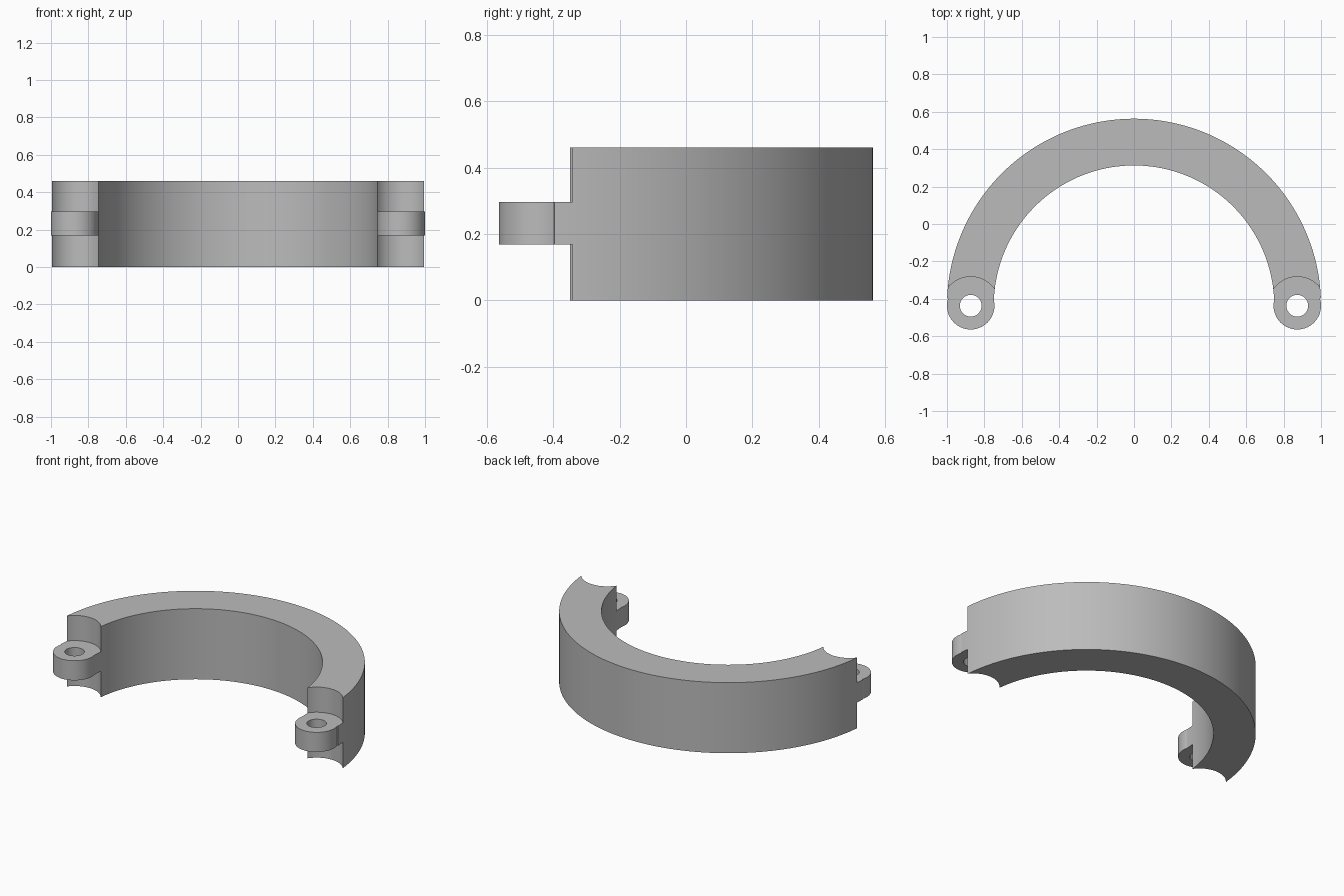
import bpy, bmesh, math
from math import sin, cos, radians

cube = bpy.data.objects.get("Cube")
if cube:
    bpy.data.objects.remove(cube)

HEIGHT = 0.46
CENTRE_Y = -0.437
OUTER, INNER = 1.0, 0.75
LUG_X, LUG_R, HOLE_R, NOTCH_R = 0.873, 0.127, 0.058, 0.155
LUG_Z0, LUG_Z1 = 0.168, 0.296

grey = bpy.data.materials.new("plain grey")
grey.use_nodes = True
GREY = (0.5, 0.5, 0.5, 1)
grey.diffuse_color = GREY
grey.node_tree.nodes["Principled BSDF"].inputs["Base Color"].default_value = GREY


def arc(radius, start, end, steps):
    """Points on an arc about the origin, angles in degrees."""
    angles = [radians(start + (end - start) * i / steps) for i in range(steps + 1)]
    return [(radius * cos(a), radius * sin(a)) for a in angles]


def prism(name, outline, x, z0, z1):
    """Extrude a flat outline from z0 to z1."""
    bm = bmesh.new()
    face = bm.faces.new([bm.verts.new((x + px, CENTRE_Y + py, z0)) for px, py in outline])
    top = bmesh.ops.extrude_face_region(bm, geom=[face])["geom"]
    bmesh.ops.translate(bm, vec=(0, 0, z1 - z0),
                        verts=[v for v in top if isinstance(v, bmesh.types.BMVert)])
    bmesh.ops.recalc_face_normals(bm, faces=bm.faces)
    mesh = bpy.data.meshes.new(name)
    bm.to_mesh(mesh)
    bm.free()
    mesh.materials.append(grey)
    obj = bpy.data.objects.new(name, mesh)
    bpy.context.collection.objects.link(obj)
    return obj


def cylinder(name, radius, x, z0, z1):
    return prism(name, arc(radius, 0, 360, 64)[:-1], x, z0, z1)


def combine(target, tool, operation):
    """Apply a boolean and discard the tool."""
    mod = target.modifiers.new("boolean", "BOOLEAN")
    mod.object, mod.operation, mod.solver = tool, operation, "EXACT"
    bpy.context.view_layer.objects.active = target
    bpy.ops.object.modifier_apply(modifier=mod.name)
    bpy.data.objects.remove(tool)


# Half ring body
A = 2.3
clamp = prism("half_ring_clamp", arc(OUTER, A, 180 - A, 96) + arc(INNER, 180 - A, A, 96),
              0, 0, HEIGHT)

# Hinge ends: rounded notches above and below a pierced lug
for side in (-1, 1):
    x = side * LUG_X
    combine(clamp, cylinder("lower_notch", NOTCH_R, x, -0.1, LUG_Z0), "DIFFERENCE")
    combine(clamp, cylinder("upper_notch", NOTCH_R, x, LUG_Z1, HEIGHT + 0.1), "DIFFERENCE")
    combine(clamp, cylinder("lug", LUG_R, x, LUG_Z0, LUG_Z1), "UNION")
    combine(clamp, cylinder("pin_hole", HOLE_R, x, -0.1, HEIGHT + 0.1), "DIFFERENCE")

# Smooth curved walls, crisp rims
bpy.ops.object.select_all(action="DESELECT")
clamp.select_set(True)
bpy.context.view_layer.objects.active = clamp
bpy.ops.object.shade_smooth_by_angle(angle=radians(30))
